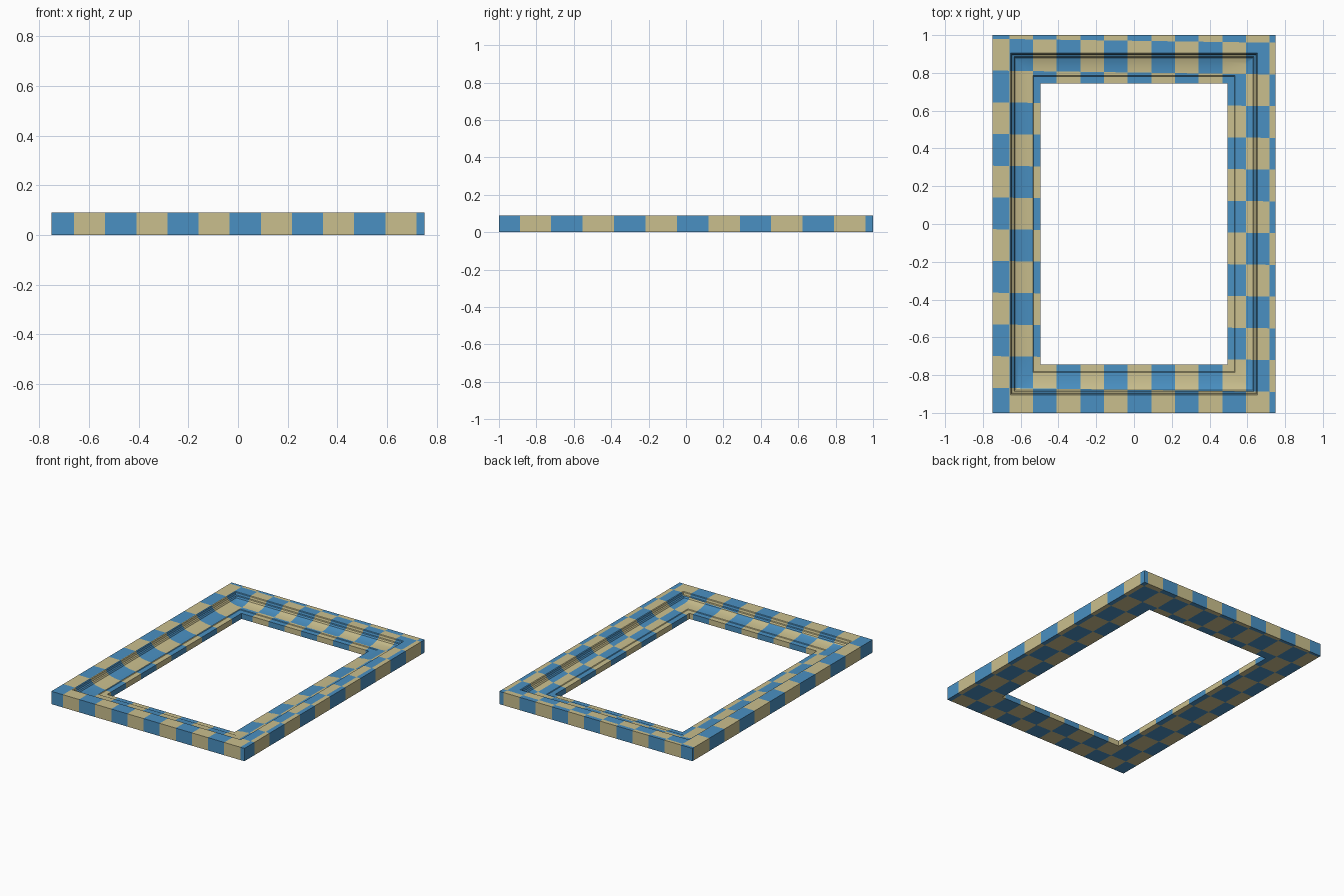
import bpy, bmesh, math

if "Cube" in bpy.data.objects:
    bpy.data.objects.remove(bpy.data.objects["Cube"])

HALF_X, HALF_Y = 0.75, 1.0
# moulding section: (distance inward from the outer edge, height)
PROFILE = [(0, 0), (0, .09), (.095, .09), (.100, .086), (.104, .072),
           (.114, .070), (.120, .060), (.140, .053), (.165, .048),
           (.190, .045), (.215, .044), (.219, .040), (.255, .039), (.255, 0)]
# checker grid: first line and cell size in each direction, slight skew of the rows
X0, DX = -0.66, 0.1253
Y0, DY, SKEW = -0.878, 0.168, -0.014


def flat_material(name, rgb):
    m = bpy.data.materials.new(name)
    m.diffuse_color = (*rgb, 1)
    m.use_nodes = True
    m.node_tree.nodes["Principled BSDF"].inputs["Base Color"].default_value = m.diffuse_color
    return m


# mitred frame: one rectangular loop per profile point
bm = bmesh.new()
rings = []
for d, z in PROFILE:
    x, y = HALF_X - d, HALF_Y - d
    rings.append([bm.verts.new((sx * x, sy * y, z))
                  for sx, sy in ((-1, -1), (1, -1), (1, 1), (-1, 1))])
for k, a in enumerate(rings):
    b = rings[(k + 1) % len(rings)]
    for i in range(4):
        j = (i + 1) % 4
        bm.faces.new((a[i], a[j], b[j], b[i]))
bmesh.ops.recalc_face_normals(bm, faces=bm.faces)


# cut along the checker lines
def cut(co, no):
    bmesh.ops.bisect_plane(bm, geom=bm.verts[:] + bm.edges[:] + bm.faces[:],
                           dist=1e-5, plane_co=co, plane_no=no)


for k in range(12):
    cut((X0 + k * DX, 0, 0), (1, 0, 0))
    cut((0, Y0 + k * DY, 0), (-SKEW, 1, 0))

# alternate the two colours by cell
for f in bm.faces:
    c = f.calc_center_median()
    i = math.floor((c.x - X0) / DX)
    j = math.floor((c.y - SKEW * c.x - Y0) / DY)
    f.material_index = (i + j) % 2

mesh = bpy.data.meshes.new("picture_frame")
bm.to_mesh(mesh)
bm.free()
mesh.materials.append(flat_material("blue", (.068, .28, .54)))
mesh.materials.append(flat_material("tan", (.59, .52, .27)))
frame = bpy.data.objects.new("picture_frame", mesh)
bpy.context.collection.objects.link(frame)

# smooth the cove, keep the steps sharp
bpy.context.view_layer.objects.active = frame
frame.select_set(True)
bpy.ops.object.shade_smooth_by_angle(angle=math.radians(25))
